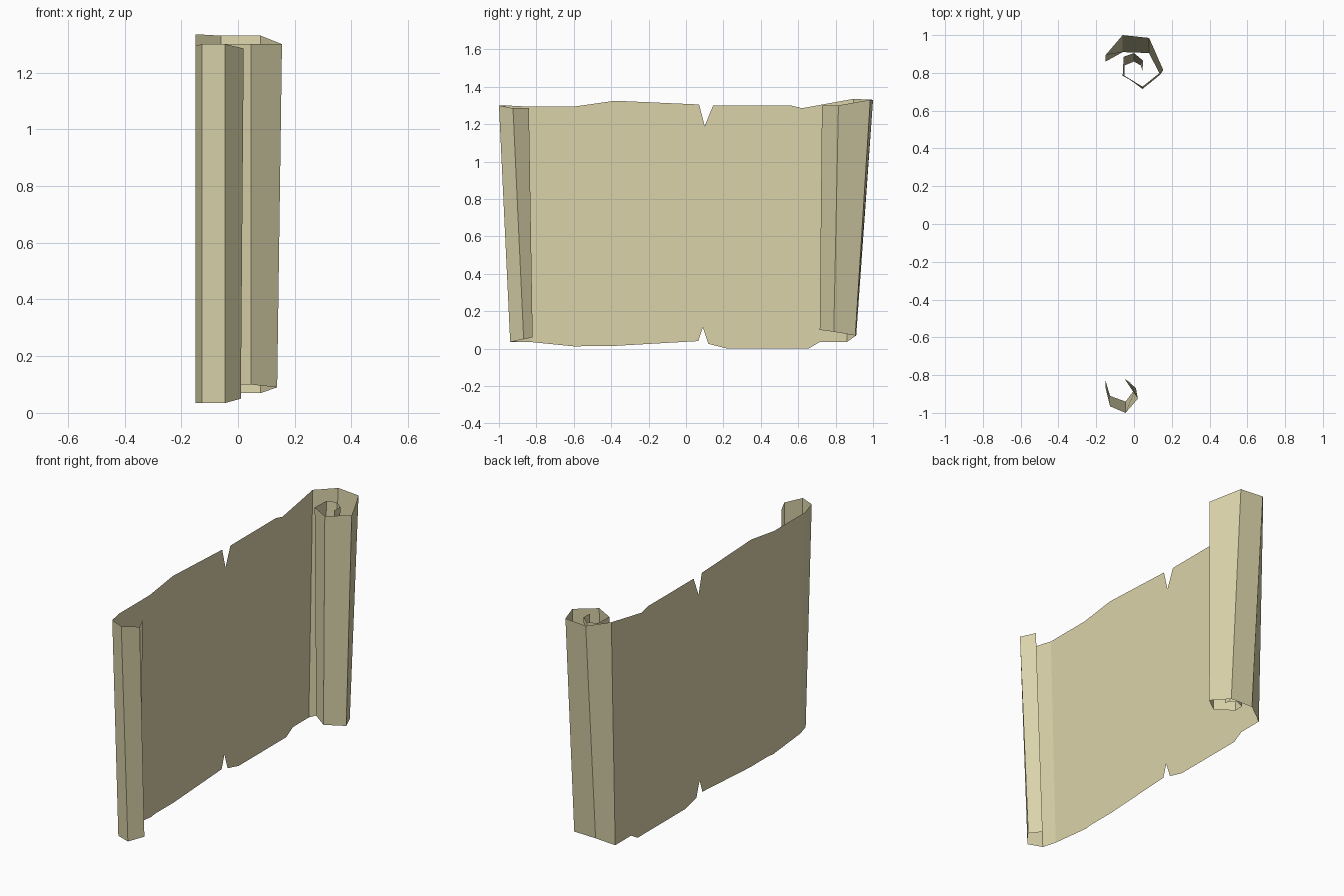
import bpy, bmesh

mat = bpy.data.materials.new("parchment")
mat.diffuse_color = (0.70, 0.65, 0.40, 1)


def finish(name, bm):
    mesh = bpy.data.meshes.new(name)
    bm.to_mesh(mesh)
    bm.free()
    mesh.materials.append(mat)
    obj = bpy.data.objects.new(name, mesh)
    bpy.context.collection.objects.link(obj)
    return obj


def curl(name, top, bottom, flip=False):
    """Single-skin strip lofted between a top and a bottom spiral of (x, y, z)."""
    bm = bmesh.new()
    t = [bm.verts.new(p) for p in top]
    b = [bm.verts.new(p) for p in bottom]
    for i in range(len(t) - 1):
        f = bm.faces.new((t[i], t[i + 1], b[i + 1], b[i]))
        if flip:
            f.normal_flip()
    return finish(name, bm)


# Flat sheet with torn notches, outline in (y, z)
X = -0.15
bottom_edge = [(-0.83, 0.035), (-0.58, 0.01), (-0.55, 0.105), (-0.54, 0.015),
               (-0.37, 0.015), (-0.14, 0.04), (-0.13, 0.12), (-0.115, 0.04),
               (0.065, 0.04), (0.09, 0.115), (0.12, 0.025), (0.22, 0.0),
               (0.655, 0.0), (0.67, 0.105), (0.715, 0.035), (0.86, 0.035)]
top_edge = [(0.895, 1.335), (0.62, 1.285), (0.58, 1.245), (0.56, 1.30),
            (0.145, 1.30), (0.10, 1.19), (0.07, 1.305), (-0.38, 1.325),
            (-0.59, 1.295), (-0.635, 1.245), (-0.675, 1.295), (-0.87, 1.295)]
bm = bmesh.new()
face = bm.faces.new([bm.verts.new((X, y, z)) for y, z in bottom_edge + top_edge])
bmesh.ops.triangulate(bm, faces=[face])
finish("sheet", bm)

# Small front curl, tapering downwards
curl("front_roll",
     [(X, -0.87, 1.295), (-0.127, -0.965, 1.30), (-0.045, -1.0, 1.30),
      (0.02, -0.925, 1.285), (-0.02, -0.84, 1.285)],
     [(X, -0.83, 0.035), (-0.127, -0.91, 0.035), (-0.045, -0.94, 0.035),
      (0.01, -0.868, 0.05), (-0.05, -0.82, 0.06)])

# Large back curl with an inner turn
curl("back_roll",
     [(X, 0.895, 1.335), (-0.06, 1.0, 1.33), (0.08, 0.985, 1.33),
      (0.155, 0.815, 1.30), (0.045, 0.727, 1.30), (-0.06, 0.785, 1.30),
      (-0.055, 0.885, 1.30), (0.0, 0.905, 1.30), (0.048, 0.865, 1.30),
      (0.045, 0.81, 1.30)],
     [(X, 0.86, 0.035), (-0.06, 0.91, 0.07), (0.08, 0.905, 0.07),
      (0.138, 0.79, 0.09), (0.045, 0.715, 0.10), (-0.05, 0.785, 0.10),
      (-0.05, 0.84, 0.10), (0.0, 0.86, 0.10), (0.035, 0.84, 0.10),
      (0.045, 0.81, 0.10)], flip=True)
